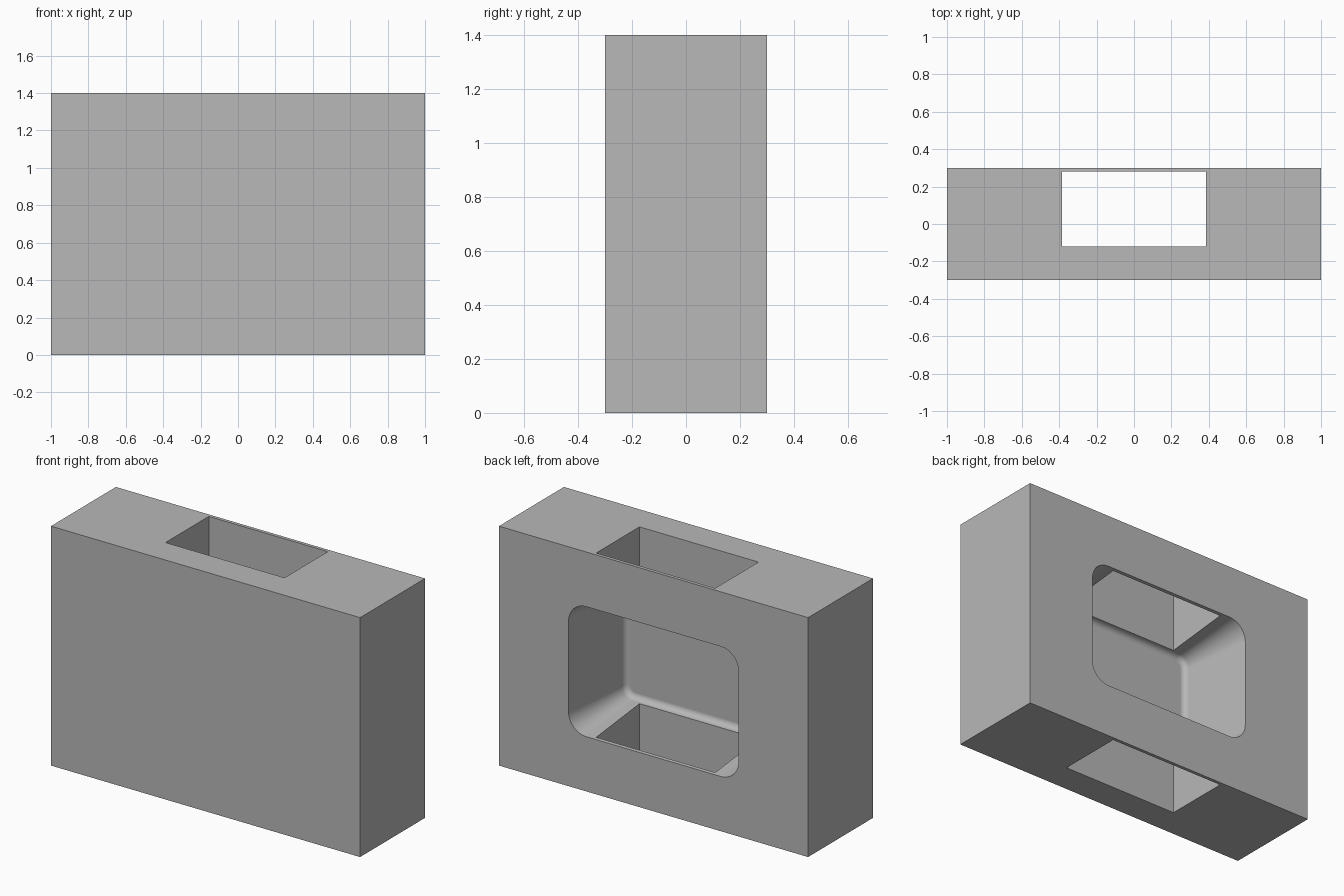
import bpy, bmesh
from math import sin, cos, pi

default = bpy.data.objects.get("Cube")
if default:
    bpy.data.objects.remove(default, do_unlink=True)

# Single grey material
grey = bpy.data.materials.new("plain grey")
grey.use_nodes = True
colour = (0.48, 0.48, 0.48, 1)
grey.diffuse_color = colour
grey.node_tree.nodes["Principled BSDF"].inputs["Base Color"].default_value = colour


def make_object(name, bm):
    bmesh.ops.recalc_face_normals(bm, faces=bm.faces)
    mesh = bpy.data.meshes.new(name)
    bm.to_mesh(mesh)
    bm.free()
    mesh.materials.append(grey)
    obj = bpy.data.objects.new(name, mesh)
    bpy.context.collection.objects.link(obj)
    return obj


def box(name, low, high):
    bm = bmesh.new()
    bmesh.ops.create_cube(bm, size=1)
    for v in bm.verts:
        v.co = [a + (c + 0.5) * (b - a) for a, b, c in zip(low, high, v.co)]
    return make_object(name, bm)


def rounded_loop(bm, y, inset, steps=10):
    """Rounded rectangle facing the back, shrunk evenly by the inset."""
    half_x, half_z, mid_z, radius = 0.55, 0.38, 0.7, 0.115
    loop = []
    for quarter, (sx, sz) in enumerate([(1, 1), (-1, 1), (-1, -1), (1, -1)]):
        for i in range(steps + 1):
            a = (quarter + i / steps) * pi / 2
            r = radius - inset
            loop.append(bm.verts.new((sx * (half_x - radius) + r * cos(a), y,
                                      mid_z + sz * (half_z - radius) + r * sin(a))))
    return loop


def pocket(name):
    """Drafted recess with a filleted floor."""
    back, floor, draft, fillet = 0.3, -0.16, 0.11, 0.035
    profile = [(back + 0.05, -0.05 * draft)]
    wall_end = floor + fillet
    base = draft * (back - wall_end)
    for i in range(9):
        a = i / 8 * pi / 2
        profile.append((wall_end - fillet * sin(a), base + fillet * (1 - cos(a))))
    bm = bmesh.new()
    loops = [rounded_loop(bm, y, inset) for y, inset in profile]
    for first, second in zip(loops, loops[1:]):
        for i in range(len(first)):
            j = (i + 1) % len(first)
            bm.faces.new((first[i], first[j], second[j], second[i]))
    bm.faces.new(loops[0])
    bm.faces.new(loops[-1])
    return make_object(name, bm)


# Solid block, back recess and vertical slot through it
block = box("block", (-1, -0.3, 0), (1, 0.3, 1.4))
cutters = [pocket("pocket_cutter"),
           box("slot_cutter", (-0.385, -0.12, -0.1), (0.385, 0.28, 1.5))]

bpy.ops.object.select_all(action='DESELECT')
bpy.context.view_layer.objects.active = block
block.select_set(True)
for cutter in cutters:
    cutter.hide_render = True
    mod = block.modifiers.new("cut", 'BOOLEAN')
    mod.operation = 'DIFFERENCE'
    mod.solver = 'EXACT'
    mod.object = cutter
    bpy.ops.object.modifier_apply(modifier=mod.name)
    bpy.data.objects.remove(cutter, do_unlink=True)

# Smooth fillets, crisp flat faces
bpy.ops.object.shade_smooth_by_angle(angle=pi / 6)
weighted = block.modifiers.new("flat_walls", 'WEIGHTED_NORMAL')
weighted.keep_sharp = True
